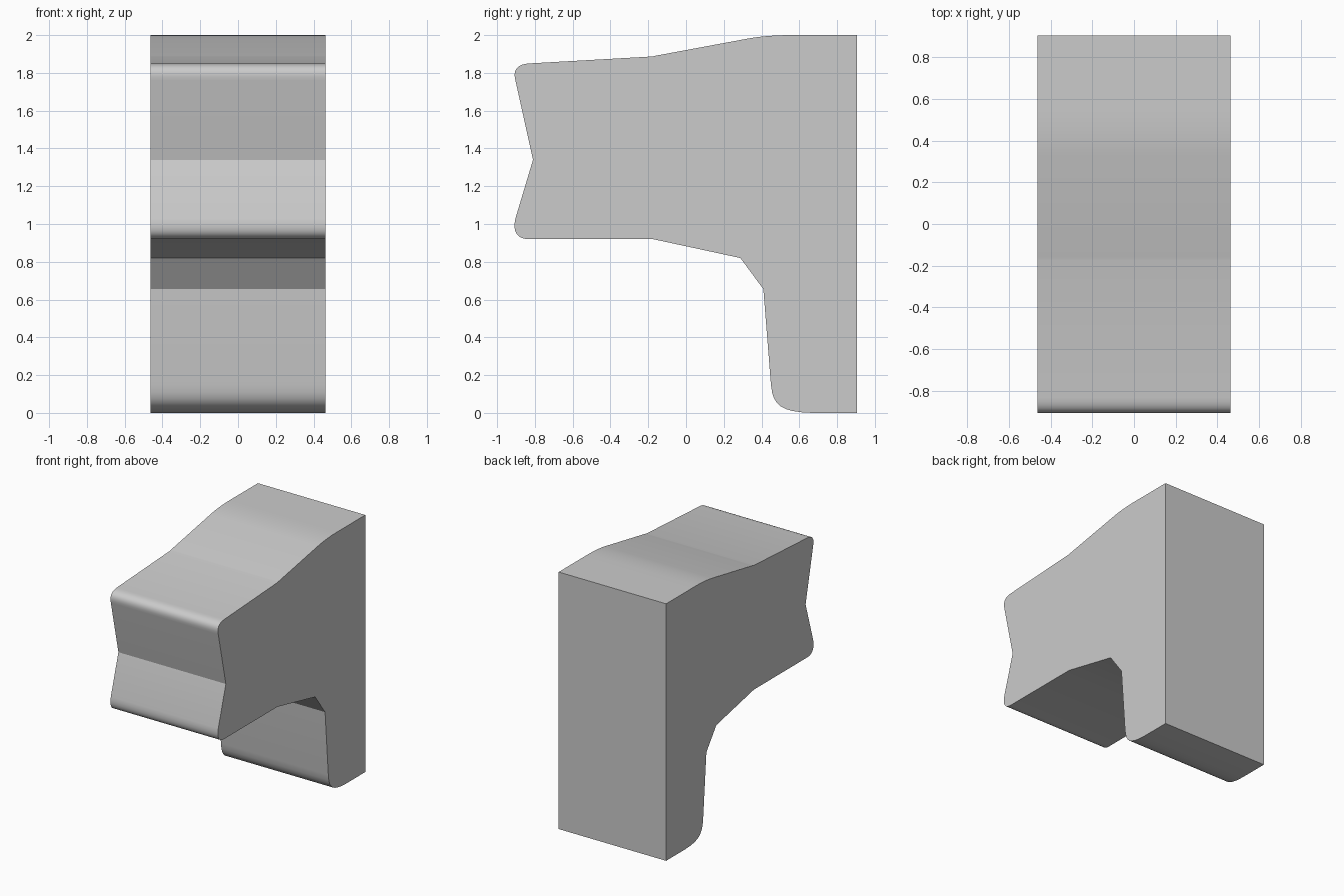
import bpy, bmesh, math
from mathutils import Vector

if "Cube" in bpy.data.objects:
    bpy.data.objects.remove(bpy.data.objects["Cube"])

HALF_WIDTH = 0.4625


def rounded(a, corner, b, weight=1.0, steps=8):
    """Rational curve from a to b that rounds off the given corner."""
    a, c, b = Vector(a), Vector(corner), Vector(b)
    pts = []
    for i in range(steps + 1):
        t = i / steps
        wa, wc, wb = (1 - t) ** 2, 2 * weight * t * (1 - t), t * t
        pts.append((a * wa + c * wc + b * wb) / (wa + wc + wb))
    return pts


# Side outline (y, z), from the back edge over the top and round to the foot
outline = [(0.905, 0.0), (0.905, 2.0)]
outline += rounded((0.56, 2.0), (0.43, 2.0), (0.33, 1.982))
outline += [(-0.16, 1.891), (-0.175, 1.887)]
outline += rounded((-0.83, 1.85), (-0.925, 1.845), (-0.903, 1.76))   # upper nose
outline += [(-0.81, 1.34)]                                           # nose notch
outline += rounded((-0.903, 1.03), (-0.927, 0.92), (-0.83, 0.92))    # lower nose
outline += [(-0.175, 0.92), (0.288, 0.82), (0.41, 0.655)]            # underside
outline += rounded((0.45, 0.15), (0.461, 0.005), (0.67, 0.0), 1.4)   # foot

# Bracket body: extrude the outline across the width
bm = bmesh.new()
face = bm.faces.new([bm.verts.new((-HALF_WIDTH, y, z)) for y, z in outline])
result = bmesh.ops.extrude_face_region(bm, geom=[face])
moved = [v for v in result["geom"] if isinstance(v, bmesh.types.BMVert)]
bmesh.ops.translate(bm, verts=moved, vec=(2 * HALF_WIDTH, 0, 0))
bmesh.ops.recalc_face_normals(bm, faces=bm.faces)

mesh = bpy.data.meshes.new("bracket_body")
bm.to_mesh(mesh)
bm.free()
body = bpy.data.objects.new("bracket_body", mesh)
bpy.context.collection.objects.link(body)
bpy.context.view_layer.objects.active = body
body.select_set(True)
bpy.ops.object.shade_smooth_by_angle(angle=math.radians(20))
